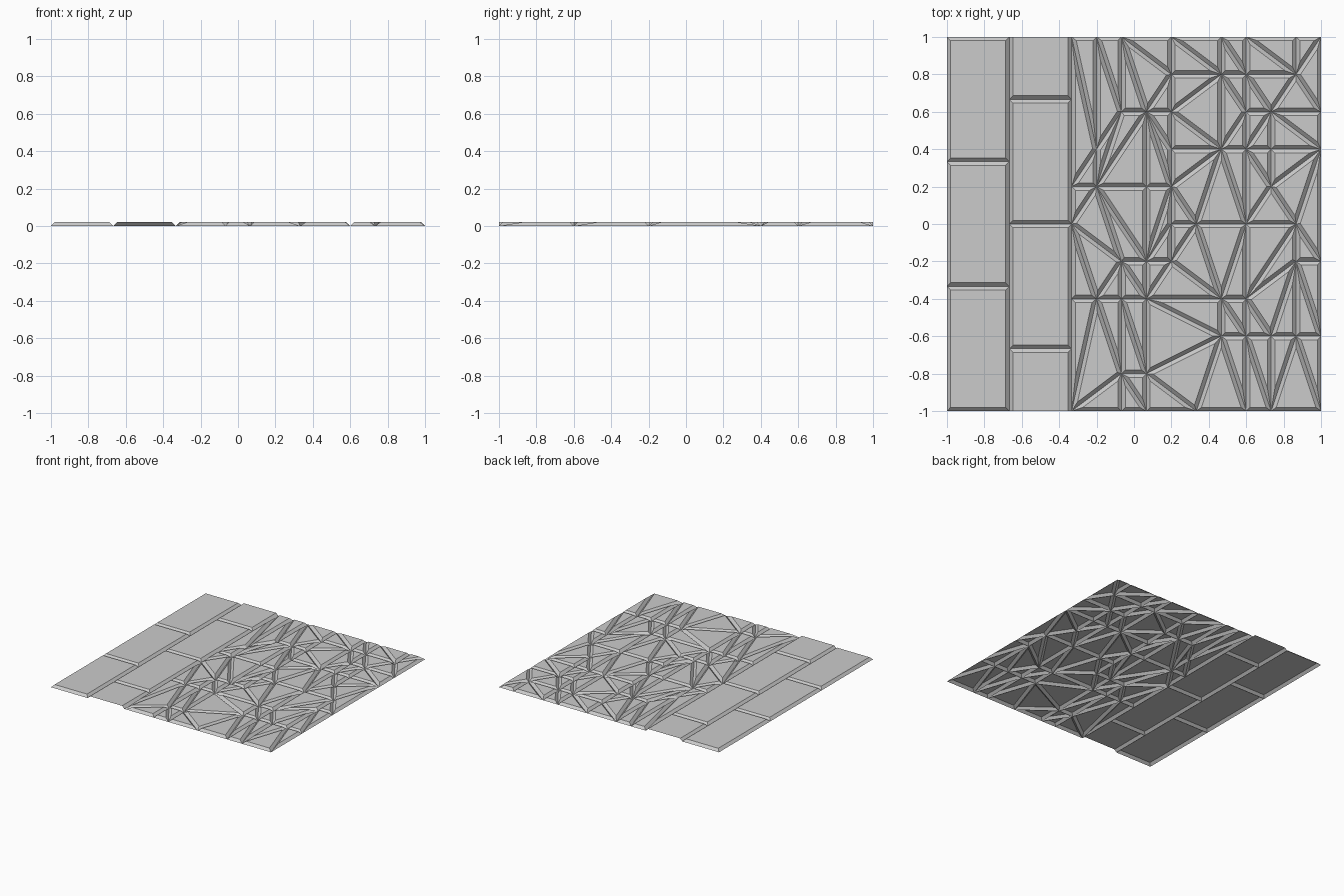
import bpy, bmesh
from mathutils import Vector
from mathutils.geometry import delaunay_2d_cdt

if "Cube" in bpy.data.objects:
    bpy.data.objects.remove(bpy.data.objects["Cube"])

BEVEL, HEIGHT = 0.02, 0.02


def make_stones(name, points, faces):
    """Flat outlines on the ground become raised stones with sloped joints."""
    bm = bmesh.new()
    verts = [bm.verts.new((x, y, 0)) for x, y in points]
    for f in faces:
        bm.faces.new([verts[i] for i in f])
    bm.normal_update()
    for f in bm.faces:
        if f.normal.z < 0:
            f.normal_flip()
    bmesh.ops.inset_individual(bm, faces=bm.faces[:], thickness=BEVEL,
                               depth=HEIGHT, use_even_offset=True)
    # Trim stones that run past the front and back of the tile
    for s in (-1, 1):
        bmesh.ops.bisect_plane(bm, geom=bm.verts[:] + bm.edges[:] + bm.faces[:],
                               plane_co=(0, s, 0), plane_no=(0, s, 0), clear_outer=True)
    mesh = bpy.data.meshes.new(name)
    bm.to_mesh(mesh)
    bm.free()
    obj = bpy.data.objects.new(name, mesh)
    bpy.context.collection.objects.link(obj)


def brick_column(name, x0, x1, rows):
    pts = [(x, y) for y in rows for x in (x0, x1)]
    make_stones(name, pts, [(k, k + 1, k + 3, k + 2) for k in range(0, len(pts) - 2, 2)])


# Two columns of regular slabs, the second one staggered and cut at its ends
brick_column("outer_slabs", -1, -2/3, (-1, -1/3, 1/3, 1))
brick_column("staggered_slabs", -2/3, -1/3, (-4/3, -2/3, 0, 2/3, 4/3))

# Joint lines of the irregular paving on a 10 x 10 layout grid
vertical = [(0, 0, 10), (10, 0, 10), (1, 6, 10), (2, 8, 10), (4, 4, 10), (6, 9, 10),
            (7, 7, 10), (9, 9, 10), (3, 4, 8), (8, 6, 8), (2, 3, 4), (7, 0, 5),
            (9, 2, 5), (8, 0, 2), (2, 0, 1), (3, 0, 3), (6, 2, 3)]
horizontal = [(0, 0, 10), (10, 0, 10), (6, 0, 4), (7, 4, 10), (5, 4, 7), (9, 6, 7),
              (8, 7, 8), (8, 2, 3), (4, 2, 4), (3, 0, 7), (4, 9, 10), (2, 7, 10), (1, 2, 3)]
slanted = [(1, 7, 2, 8), (3, 8, 4, 9), (4, 8, 6, 9), (5, 5, 6, 7), (7, 5, 8, 6),
           (8, 6, 9, 5), (8, 8, 9, 9), (9, 9, 10, 8), (0, 5, 2, 4), (4, 4, 6, 3),
           (7, 3, 9, 5), (1, 3, 2, 1), (3, 1, 6, 2), (5, 0, 6, 2)]
lines = ([(i, a, i, b) for i, a, b in vertical]
         + [(a, j, b, j) for j, a, b in horizontal] + slanted)

# Split the layout into stone outlines along the joints
ends = [Vector(p) for a, b, c, d in lines for p in ((a, b), (c, d))]
edges = [(2 * k, 2 * k + 1) for k in range(len(lines))]
result = delaunay_2d_cdt(ends, edges, [], 4, 1e-5)
points = [(-1/3 + p.x * 2/15, -1 + p.y * 0.2) for p in result[0]]
make_stones("irregular_paving", points, result[2])
